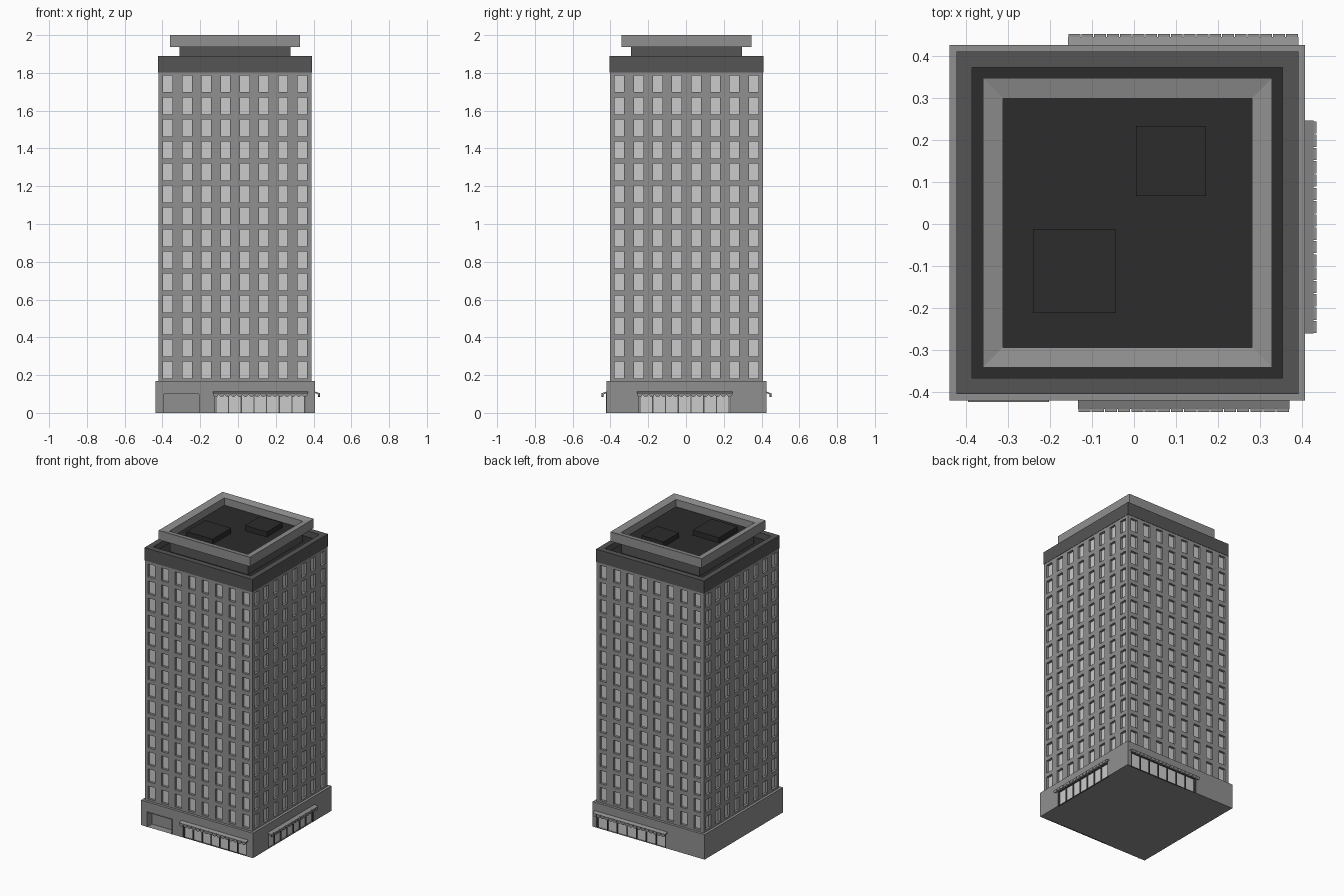
import bpy, math
from mathutils import Vector

if "Cube" in bpy.data.objects:
    bpy.data.objects.remove(bpy.data.objects["Cube"])

CX, CY = -0.0155, 0.0025          # plan centre of the tower


def mat(name, v):
    m = bpy.data.materials.new(name)
    m.diffuse_color = (v, v, v, 1)
    m.use_nodes = True
    m.node_tree.nodes["Principled BSDF"].inputs["Base Color"].default_value = m.diffuse_color
    return m


WALL, GLASS, TRIM, ROOF = range(4)
MATS = [mat("wall grey", 0.28), mat("window pale grey", 0.60),
        mat("cornice dark grey", 0.09), mat("roof charcoal", 0.025)]

# each side: (direction along the wall, outward normal)
SIDES = {"front": (Vector((1, 0, 0)), Vector((0, -1, 0))),
         "right": (Vector((0, 1, 0)), Vector((1, 0, 0))),
         "back": (Vector((-1, 0, 0)), Vector((0, 1, 0))),
         "left": (Vector((0, -1, 0)), Vector((-1, 0, 0)))}


class Part:
    """Collects polygons with material indices into one object."""
    def __init__(self, name):
        self.name, self.v, self.f, self.m = name, [], [], []

    def poly(self, pts, m=WALL):
        n = len(self.v)
        self.v += [tuple(p) for p in pts]
        self.f.append(list(range(n, n + len(pts))))
        self.m.append(m)

    def prism(self, side, pts, d0, d1, m):
        """Outline of (u, z) points, anticlockwise from outside, extruded from d0 to d1."""
        a = [at(side, u, d0, z) for u, z in pts]
        b = [at(side, u, d1, z) for u, z in pts]
        self.poly(b, m)
        self.poly(a[::-1], m)
        for i in range(len(pts)):
            j = (i + 1) % len(pts)
            self.poly([a[i], a[j], b[j], b[i]], m)

    def build(self):
        me = bpy.data.meshes.new(self.name)
        me.from_pydata(self.v, [], self.f)
        for m in MATS:
            me.materials.append(m)
        for p, m in zip(me.polygons, self.m):
            p.material_index = m
        ob = bpy.data.objects.new(self.name, me)
        bpy.context.collection.objects.link(ob)
        return ob


def at(side, u, d, z):
    t, n = SIDES[side]
    return Vector((CX, CY, z)) + t * u + n * d


def rect(u0, u1, z0, z1):
    return [(u0, z0), (u1, z0), (u1, z1), (u0, z1)]


def facade(part, side, d, us, zs, recess):
    """Wall grid; recess(i, j) gives (depth, pane material, reveal material) or None."""
    for i in range(len(us) - 1):
        for j in range(len(zs) - 1):
            r = rect(us[i], us[i + 1], zs[j], zs[j + 1])
            outer = [at(side, u, d, z) for u, z in r]
            cut = recess(i, j)
            if not cut:
                part.poly(outer)
                continue
            inner = [at(side, u, d - cut[0], z) for u, z in r]
            part.poly(inner, cut[1])
            for k in range(4):
                q = (k + 1) % 4
                part.poly([outer[k], outer[q], inner[q], inner[k]], cut[2])


def square(h, z):
    return [Vector((CX + a * h, CY + b * h, z)) for a, b in ((-1, -1), (1, -1), (1, 1), (-1, 1))]


def loft(name, sections, mats, cap=None):
    """Stack of square sections (half width, z) joined by bands."""
    p = Part(name)
    loops = [square(*s) for s in sections]
    for a, b, m in zip(loops, loops[1:], mats):
        for k in range(4):
            q = (k + 1) % 4
            p.poly([a[k], a[q], b[q], b[k]], m)
    if cap is not None:
        p.poly(loops[-1], cap)
    return p.build()


# tower shaft: 8 x 14 recessed windows on every side
H, COLS, ROWS = 0.405, 8, 14
us, zs = [-H], [0.165]
for i in range(COLS):
    c = (i - (COLS - 1) / 2) * 0.1015
    us += [c - 0.025, c + 0.025]
for j in range(ROWS):
    z = 0.183 + j * 0.1165
    zs += [z, z + 0.088]
us.append(H)
zs.append(1.81)
tower = Part("tower_walls")
for s in SIDES:
    facade(tower, s, H, us, zs,
           lambda i, j: (0.016, GLASS, WALL) if i % 2 and j % 2 else None)
tower.build()

# ground floor: shopfronts on three sides, a loading bay on the front
B, ZB = 0.4225, 0.17
shops = {"front": (-0.107, 0.374), "right": (-0.252, 0.232), "back": (-0.395, 0.130)}
bay = (-0.375, -0.19)
base = Part("ground_floor")
for s in SIDES:
    if s == "left":
        facade(base, s, B, [-B, B], [0, ZB], lambda i, j: None)
    elif s == "front":
        facade(base, s, B, [-B, *bay, *shops[s], B], [0, 0.1, ZB],
               lambda i, j: {(1, 0): (0.05, WALL, WALL), (3, 0): (0.012, GLASS, TRIM)}.get((i, j)))
    else:
        facade(base, s, B, [-B, *shops[s], B], [0, 0.1, ZB],
               lambda i, j: (0.012, GLASS, TRIM) if (i, j) == (1, 0) else None)
base.poly(square(B, 0)[::-1])
base.poly(square(B, ZB))
base.build()

# thin frame round the loading bay
frame = Part("loading_bay_frame")
for r in (rect(bay[0] - 0.004, bay[0], 0, 0.104), rect(bay[1], bay[1] + 0.004, 0, 0.104),
          rect(bay[0], bay[1], 0.1, 0.104)):
    frame.prism("front", r, B, B + 0.003, WALL)
frame.build()

for s, (u0, u1) in shops.items():
    # shopfront mullions
    mull = Part(s + "_shop_mullions")
    n = 7
    for k in range(n + 1):
        u = u0 + 0.006 + (u1 - u0 - 0.012) * k / n
        mull.prism(s, rect(u - 0.003, u + 0.003, 0, 0.1), B - 0.012, B - 0.005, TRIM)
    mull.build()
    # sloping awning with a scalloped valance
    aw = Part(s + "_awning")
    a0, a1 = u0 - 0.011, u1 + 0.011
    prof = [(B, 0.113), (B, 0.106), (B + 0.02, 0.096), (B + 0.02, 0.106)]
    ends = [[at(s, u, d, z) for d, z in prof] for u in (a0, a1)]
    aw.poly(ends[0][::-1])
    aw.poly(ends[1])
    for k in range(4):
        q = (k + 1) % 4
        aw.poly([ends[0][k], ends[0][q], ends[1][q], ends[1][k]])
    lobes = round((a1 - a0) / 0.0312)
    w = (a1 - a0) / lobes
    for k in range(lobes):
        c, r = a0 + w * (k + 0.5), w * 0.46
        pts = [(c + r, 0.106), (c - r, 0.106)]
        pts += [(c - r * math.cos(t), 0.099 - 0.014 * math.sin(t))
                for t in (math.pi * i / 6 for i in range(7))]
        aw.prism(s, pts, B + 0.016, B + 0.0265, WALL)
    aw.build()

# dark cornice with sunken gutter, neck, and overhanging crown
loft("cornice", [(0.40, 1.803), (0.407, 1.803), (0.407, 1.89), (0.369, 1.89), (0.369, 1.85)],
     [TRIM] * 4, ROOF)
loft("crown_neck", [(0.294, 1.85), (0.294, 1.94)], [TRIM])
loft("crown", [(0.294, 1.937), (0.344, 1.937), (0.344, 2.0), (0.296, 1.99), (0.296, 1.94)],
     [WALL, WALL, WALL, WALL], ROOF)

# rooftop plant boxes
for name, x0, x1, y0, y1 in (("roof_box_large", -0.24, -0.043, -0.212, -0.012),
                             ("roof_box_small", 0.005, 0.171, 0.067, 0.233)):
    p = Part(name)
    p.prism("front", rect(x0 - CX, x1 - CX, 1.94, 1.975), CY - y1, CY - y0, ROOF)
    p.build()
